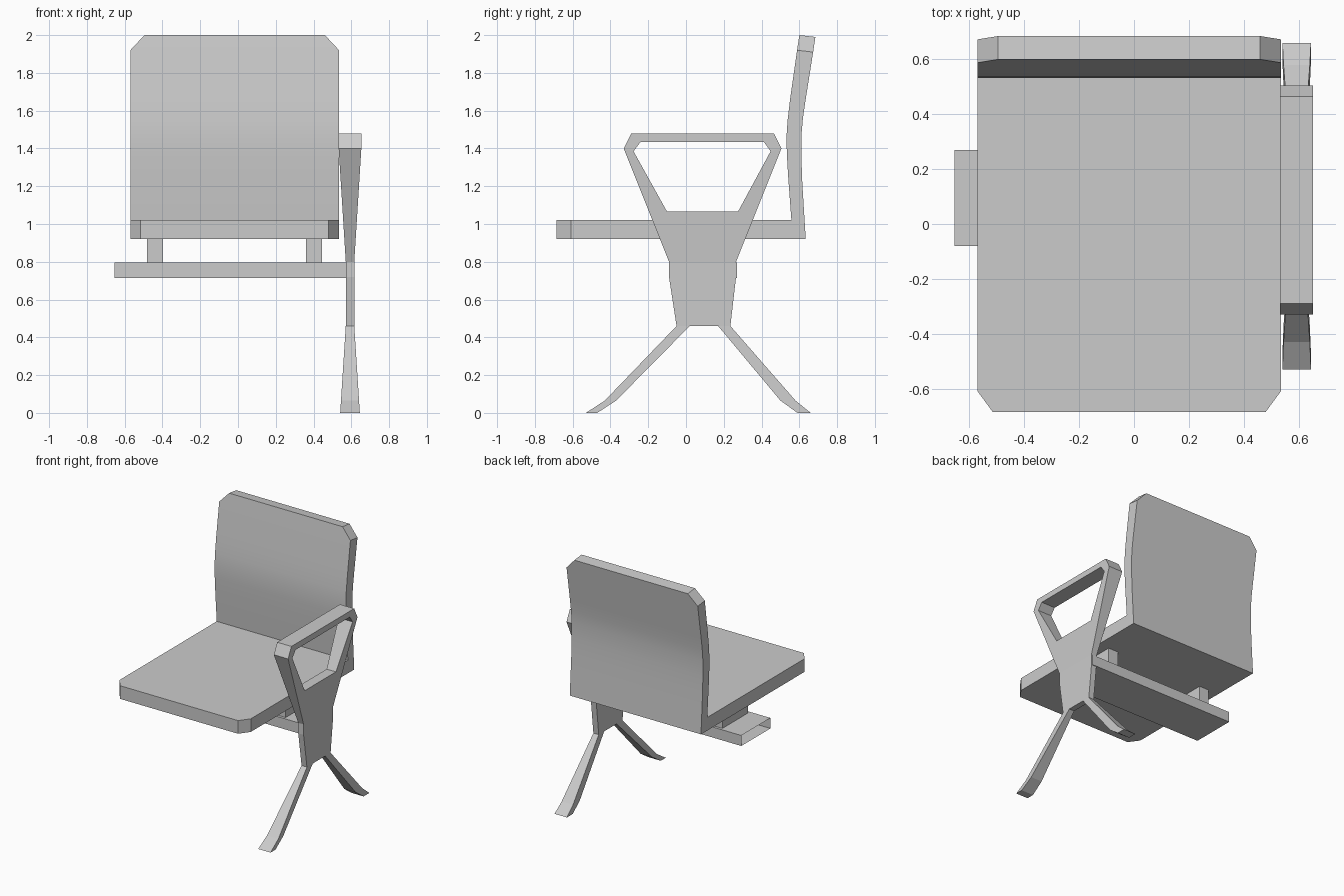
import bpy, bmesh

if "Cube" in bpy.data.objects:
    bpy.data.objects.remove(bpy.data.objects["Cube"])


def make_object(name, bm):
    bmesh.ops.recalc_face_normals(bm, faces=bm.faces[:])
    me = bpy.data.meshes.new(name)
    bm.to_mesh(me)
    bm.free()
    ob = bpy.data.objects.new(name, me)
    bpy.context.collection.objects.link(ob)
    return ob


def box(name, lo, hi, open_left=False):
    bm = bmesh.new()
    bmesh.ops.create_cube(bm, size=1)
    for v in bm.verts:
        v.co = [(a + b) / 2 + c * (b - a) for a, b, c in zip(lo, hi, v.co)]
    bmesh.ops.recalc_face_normals(bm, faces=bm.faces[:])
    if open_left:
        bmesh.ops.delete(bm, geom=[f for f in bm.faces if f.normal.x < -0.9], context='FACES')
    return make_object(name, bm)


# Seat and backrest: one bent slab lofted from (inner y, z, outer y, z, half width)
CX = -0.0175
sections = [
    (-0.685, 1.02, -0.685, 0.92, 0.4975),
    (-0.61, 1.02, -0.61, 0.92, 0.5525),
    (0.558, 1.02, 0.634, 0.92, 0.5525),
    (0.541, 1.25, 0.616, 1.21, 0.5525),
    (0.534, 1.37, 0.611, 1.35, 0.5525),
    (0.532, 1.46, 0.611, 1.47, 0.5525),
    (0.538, 1.55, 0.619, 1.56, 0.5525),
    (0.551, 1.66, 0.632, 1.65, 0.5525),
    (0.588, 1.92, 0.673, 1.91, 0.5525),
    (0.60, 2.0, 0.685, 1.99, 0.4775),
]
bm = bmesh.new()
rings = []
for yi, zi, yo, zo, w in sections:
    rings.append([bm.verts.new(c) for c in (
        (CX - w, yi, zi), (CX + w, yi, zi), (CX + w, yo, zo), (CX - w, yo, zo))])
for a, b in zip(rings, rings[1:]):
    for i in range(4):
        j = (i + 1) % 4
        bm.faces.new((a[i], a[j], b[j], b[i]))
bm.faces.new(rings[0])
bm.faces.new(rings[-1])
seat = make_object("seat_and_backrest", bm)
bpy.context.view_layer.objects.active = seat
seat.select_set(True)
bpy.ops.object.shade_smooth_by_angle(angle=0.5)

# Support beam (open at the joining end) and two seat mounts
box("support_beam", (-0.655, -0.08, 0.715), (0.61, 0.27, 0.795), open_left=True)
for side, x in (("left", -0.44), ("right", 0.402)):
    box("seat_mount_" + side, (x - 0.042, -0.06, 0.795), (x + 0.042, 0.25, 0.92))

# Side frame: flat outline in (y, z), thickness varies with height
FX = 0.593
pts = {
    # armrest loop, outer then inner
    "A": (-0.29, 1.48), "B": (0.465, 1.48), "C": (-0.33, 1.40), "D": (0.505, 1.40),
    "a": (-0.24, 1.435), "b": (0.412, 1.435), "c": (-0.278, 1.385), "d": (0.448, 1.385),
    # panel
    "E": (-0.196, 1.065), "F": (0.371, 1.065), "e": (-0.10, 1.065), "f": (0.275, 1.065),
    "G": (-0.09, 0.80), "H": (0.265, 0.80), "I": (-0.09, 0.72), "J": (0.265, 0.72),
    # legs
    "K": (-0.05, 0.46), "L": (0.235, 0.46), "k": (0.02, 0.46), "l": (0.17, 0.46),
    "M": (-0.43, 0.065), "m": (-0.37, 0.065), "N": (0.58, 0.065), "n": (0.50, 0.065),
    "P": (-0.53, 0), "p": (-0.47, 0), "Q": (0.66, 0), "q": (0.59, 0),
}
polys = ["ABba", "ACca", "BDdb", "CEec", "DFfd", "EefFHG", "GHJI", "IJLlkK",
         "KkmM", "MmpP", "LlnN", "NnqQ"]


def half_width(z):
    stops = [(0, 0.052), (0.46, 0.0225), (0.80, 0.0225), (1.40, 0.06), (1.48, 0.06)]
    for (z0, w0), (z1, w1) in zip(stops, stops[1:]):
        if z <= z1:
            return w0 + (w1 - w0) * (z - z0) / (z1 - z0)
    return stops[-1][1]


bm = bmesh.new()
pairs = {k: [bm.verts.new((FX + s * half_width(z), y, z)) for s in (-1, 1)]
         for k, (y, z) in pts.items()}
edge_use = {}
for poly in polys:
    for s in (0, 1):
        bm.faces.new([pairs[k][s] for k in poly])
    for u, v in zip(poly, poly[1:] + poly[0]):
        edge_use.setdefault(frozenset((u, v)), []).append((u, v))
for use in edge_use.values():
    if len(use) == 1:
        u, v = use[0]
        bm.faces.new((pairs[u][0], pairs[v][0], pairs[v][1], pairs[u][1]))
make_object("side_frame", bm)
